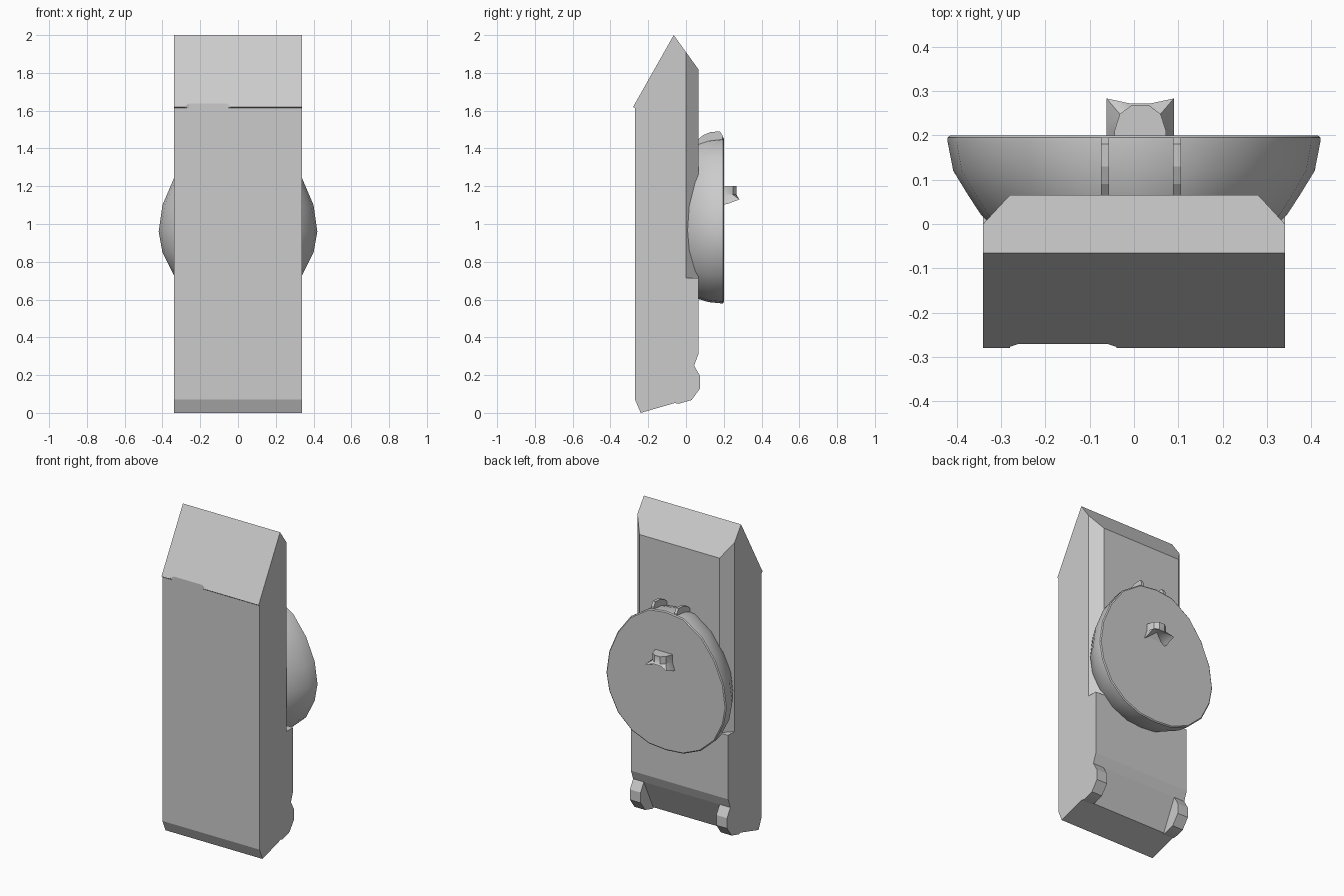
import bpy, bmesh

if "Cube" in bpy.data.objects:
    bpy.data.objects.remove(bpy.data.objects["Cube"])


def loft(name, rings, smooth=None, tip=None):
    """Skin equal-length vertex rings and close both ends (tip: fan the first end)."""
    bm = bmesh.new()
    loops = [[bm.verts.new(p) for p in r] for r in rings]
    n = len(loops[0])
    for a, b in zip(loops, loops[1:]):
        for i in range(n):
            j = (i + 1) % n
            bm.faces.new((a[i], a[j], b[j], b[i]))
    if tip:
        t = bm.verts.new(tip)
        for i in range(n):
            bm.faces.new((loops[0][(i + 1) % n], loops[0][i], t))
    else:
        bm.faces.new(loops[0][::-1])
    bm.faces.new(loops[-1])
    bmesh.ops.recalc_face_normals(bm, faces=bm.faces)
    me = bpy.data.meshes.new(name)
    bm.to_mesh(me)
    bm.free()
    ob = bpy.data.objects.new(name, me)
    bpy.context.collection.objects.link(ob)
    if smooth:
        bpy.ops.object.select_all(action='DESELECT')
        ob.select_set(True)
        bpy.context.view_layer.objects.active = ob
        bpy.ops.object.shade_smooth_by_angle(angle=smooth)
    return ob


def side_prism(name, profile, x0, x1, **kw):
    """Extrude a (y, z) profile across x."""
    return loft(name, [[(x, y, z) for y, z in profile] for x in (x0, x1)], **kw)


def cut(target, cutter):
    cutter.hide_render = True
    cutter.hide_set(True)
    mod = target.modifiers.new(cutter.name, 'BOOLEAN')
    mod.operation = 'DIFFERENCE'
    mod.solver = 'EXACT'
    mod.object = cutter


# Main slab with pointed top, overhanging front lip and sloped base
body = side_prism("body", [
    (-0.27, 0.07), (-0.24, 0.0), (-0.05, 0.055), (0.043, 0.25), (0.065, 0.31),
    (0.065, 1.82), (-0.065, 2.0), (-0.28, 1.62), (-0.27, 1.613)], -0.34, 0.34)

# Chamfers on the upper back edges
for s, side in ((-1, "left"), (1, "right")):
    tri = [(0.2615, 0.085), (0.3585, -0.02), (0.3585, 0.085)]
    cut(body, loft(side + "_chamfer_cutter",
                   [[(s * x, y, z) for x, y in tri] for z in (0.715, 2.1)]))

# Shallow notch in the front lip
cut(body, loft("lip_notch_cutter", [
    [(-0.28, -0.3, z), (-0.28, -0.277, z), (-0.26, -0.27, z),
     (-0.06, -0.27, z), (-0.04, -0.277, z), (-0.04, -0.3, z)]
    for z in (1.6, 1.66)]))

# Rounded feet at the bottom back corners
foot = [(-0.1, 0.042), (-0.08, 0.057), (-0.04, 0.048), (0.03, 0.068), (0.075, 0.13),
        (0.075, 0.195), (0.043, 0.25), (-0.03, 0.25)]
for s, side in ((-1, "left"), (1, "right")):
    side_prism(side + "_foot", foot, s * 0.34, s * 0.265, smooth=0.5)

# Egg-shaped dish on the back, flaring towards its flat face
half = [(0.12, 0.59), (0.24, 0.64), (0.34, 0.73), (0.40, 0.85), (0.42, 0.96),
        (0.40, 1.1), (0.34, 1.24), (0.25, 1.36), (0.12, 1.445)]
egg = [(0, 0.58)] + half + [(0, 1.46)] + [(-x, z) for x, z in half[::-1]]
steps = [(0.0, 0.77, 0.86), (0.02, 0.82, 0.9), (0.065, 0.89, 0.945), (0.12, 0.97, 0.985),
         (0.185, 1.0, 1.0), (0.195, 1.0, 1.0), (0.2, 0.985, 0.985)]
loft("dish", [[(x * sx, y, 1.0 + (z - 1.0) * sz) for x, z in egg]
              for y, sx, sz in steps], smooth=0.6)

# Two thin ribs on top of the dish
rib = [(0.06, 1.38), (0.19, 1.38), (0.195, 1.465), (0.18, 1.49),
       (0.13, 1.487), (0.09, 1.47), (0.06, 1.445)]
for x, side in ((-0.065, "left"), (0.097, "right")):
    side_prism(side + "_rib", rib, x - 0.009, x + 0.009)

# Hook: D-shaped peg that flares to a square skirt, hollow underneath
cx = 0.014
d_shape = [(-0.058, 0.19), (-0.058, 0.21), (-0.046, 0.248), (-0.02, 0.267),
           (0.02, 0.267), (0.046, 0.248), (0.058, 0.21), (0.058, 0.19)]
skirt = [(-0.076, 0.19), (-0.076, 0.225), (-0.076, 0.283), (-0.025, 0.272),
         (0.025, 0.272), (0.076, 0.283), (0.076, 0.225), (0.076, 0.19)]
skirt_z = [1.1, 1.108, 1.13, 1.145, 1.145, 1.13, 1.108, 1.1]
loft("hook", [
    [(cx + x, y, z) for (x, y), z in zip(skirt, skirt_z)],
    [(cx + x, y, 1.155) for x, y in d_shape],
    [(cx + x, y, 1.2) for x, y in d_shape]], smooth=0.6, tip=(cx, 0.22, 1.16))
